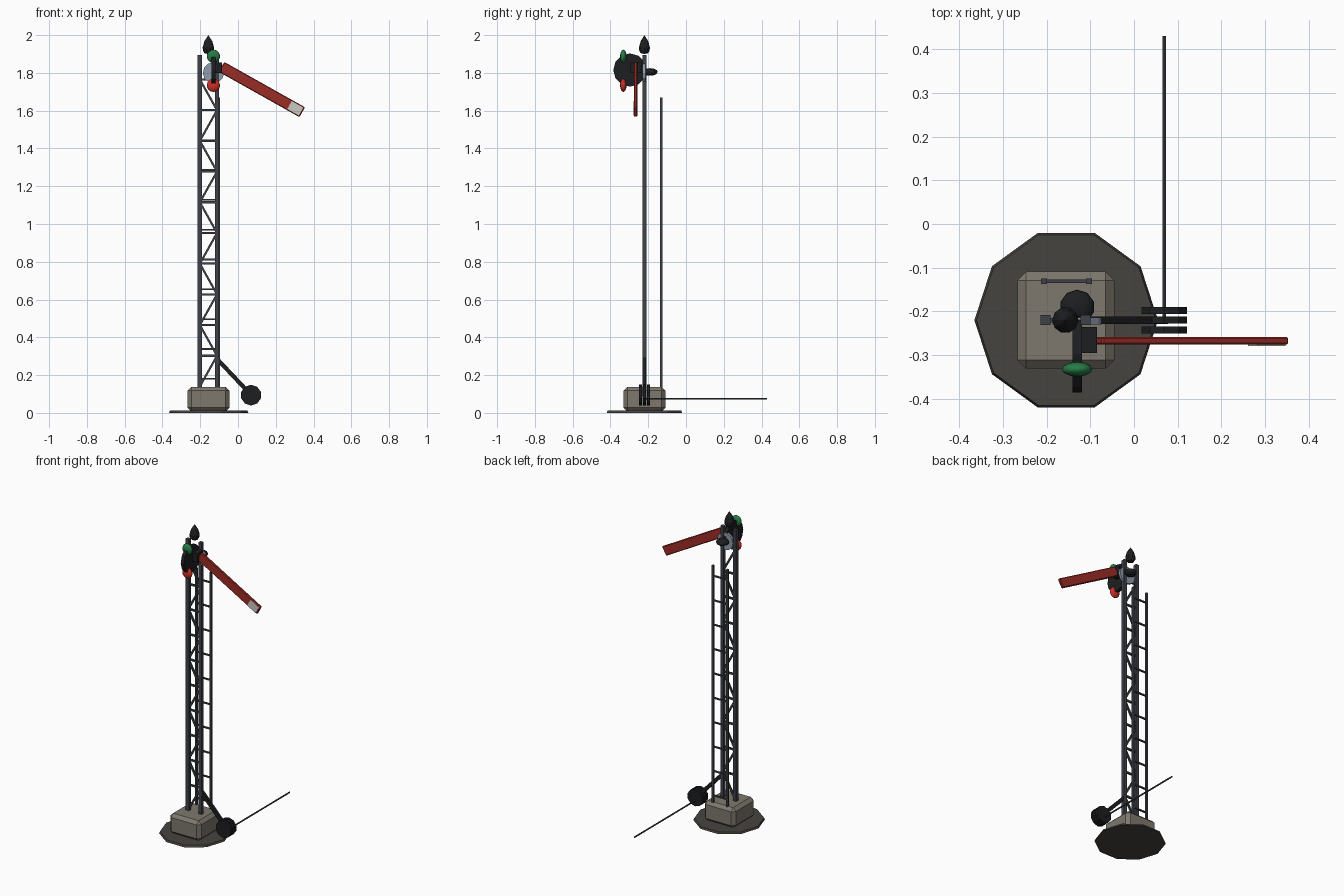
import bpy, bmesh, math
from mathutils import Vector, Matrix

if "Cube" in bpy.data.objects:
    bpy.data.objects.remove(bpy.data.objects["Cube"])


def material(name, r, g, b):
    m = bpy.data.materials.new(name)
    m.diffuse_color = (r, g, b, 1)
    m.use_nodes = True
    m.node_tree.nodes["Principled BSDF"].inputs["Base Color"].default_value = m.diffuse_color
    return m


IRON = material("iron", 0.05, 0.053, 0.065)
BLACK = material("black", 0.012, 0.013, 0.015)
STONE = material("stone", 0.21, 0.19, 0.155)
GRAVEL = material("gravel", 0.06, 0.057, 0.05)
RED = material("red", 0.33, 0.025, 0.018)
WHITE = material("white", 0.6, 0.58, 0.54)
GREEN = material("green", 0.02, 0.2, 0.06)
LENS_RED = material("lens_red", 0.6, 0.03, 0.02)
GLASS = material("glass", 0.28, 0.33, 0.42)


def finish(name, bm, mat, smooth=False):
    bmesh.ops.recalc_face_normals(bm, faces=bm.faces)
    me = bpy.data.meshes.new(name)
    bm.to_mesh(me)
    bm.free()
    me.materials.append(mat)
    ob = bpy.data.objects.new(name, me)
    bpy.context.collection.objects.link(ob)
    if smooth:
        for p in me.polygons:
            p.use_smooth = True
    return ob


def add_box(bm, centre, size, rot=Matrix()):
    m = Matrix.Translation(centre) @ rot @ Matrix.Diagonal((*size, 1))
    bmesh.ops.create_cube(bm, size=1, matrix=m)


def add_bar(bm, a, b, w, d):
    # rectangular bar from a to b
    a, b = Vector(a), Vector(b)
    rot = (b - a).to_track_quat('Z', 'Y').to_matrix().to_4x4()
    add_box(bm, (a + b) / 2, (w, d, (b - a).length), rot)


def box(name, centre, size, mat, bevel=0, angle=0):
    bm = bmesh.new()
    add_box(bm, centre, size, Matrix.Rotation(angle, 4, 'Y'))
    if bevel:
        bmesh.ops.bevel(bm, geom=bm.edges[:], offset=bevel, segments=1, affect='EDGES')
    return finish(name, bm, mat)


def disc(name, centre, r, depth, axis, sides, mat, r2=None, spin=0):
    bm = bmesh.new()
    rot = Vector(axis).to_track_quat('Z', 'Y').to_matrix().to_4x4()
    bmesh.ops.create_cone(bm, cap_ends=True, segments=sides, radius1=r,
                          radius2=r if r2 is None else r2, depth=depth,
                          matrix=Matrix.Translation(centre) @ rot @ Matrix.Rotation(spin, 4, 'Z'))
    return finish(name, bm, mat)


def ellipsoid(name, centre, radii, mat, u=12, v=8):
    bm = bmesh.new()
    bmesh.ops.create_uvsphere(bm, u_segments=u, v_segments=v, radius=1,
                              matrix=Matrix.Translation(centre) @ Matrix.Diagonal((*radii, 1)))
    return finish(name, bm, mat, True)


CX, CY = -0.156, -0.22

# Ground pad and foundation block
disc("ground_pad", (CX + 0.001, CY, 0.006), 0.21, 0.012, (0, 0, 1), 10, GRAVEL, 0.205, math.pi / 2)
box("foundation", (CX, CY, 0.073), (0.222, 0.222, 0.13), STONE, 0.02)

# Mast: two posts with horizontal and zigzag bracing
XL, XR = -0.202, -0.111
bm = bmesh.new()
for x in (XL, XR):
    add_box(bm, (x, CY, 1.013), (0.023, 0.023, 1.765))
finish("mast_posts", bm, IRON)

bm = bmesh.new()
step = 0.1625
for i in range(10):
    z0, z1 = 0.14 + i * step, 0.14 + (i + 1) * step
    add_bar(bm, (XL, CY, z1), (XR, CY, z1), 0.011, 0.011)
    a, b = (XL, XR) if i % 2 == 0 else (XR, XL)
    add_bar(bm, (a, CY, z0), (b, CY, z1), 0.011, 0.011) if i % 2 == 0 else \
        add_bar(bm, (XR, CY, z0), (XL, CY, z1), 0.011, 0.011)
finish("mast_bracing", bm, IRON)

# Ladder behind the mast
LY = -0.131
bm = bmesh.new()
for x in (-0.206, -0.103):
    add_box(bm, (x, LY, 0.9), (0.013, 0.013, 1.54))
for i in range(10):
    z = 0.18 + i * 0.158
    add_bar(bm, (-0.206, LY, z), (-0.103, LY, z), 0.009, 0.009)
finish("ladder", bm, IRON)

# Pointed finial, turned from a profile
profile = [(0, 1.9), (0.02, 1.904), (0.029, 1.918), (0.03, 1.935), (0.021, 1.968), (0, 2.0)]
bm = bmesh.new()
vs = [bm.verts.new((r, 0, z)) for r, z in profile]
es = [bm.edges.new(p) for p in zip(vs, vs[1:])]
bmesh.ops.spin(bm, geom=vs + es, cent=(0, 0, 0), axis=(0, 0, 1), angle=math.tau, steps=10)
bmesh.ops.remove_doubles(bm, verts=bm.verts, dist=0.0005)
bmesh.ops.translate(bm, verts=bm.verts, vec=(CX - 0.001, CY, 0))
finish("finial", bm, BLACK)

# Lamp behind the mast with its front glass
ellipsoid("lamp_body", (-0.13, -0.19, 1.805), (0.04, 0.04, 0.02), BLACK, 10, 6)
disc("lamp_glass", (-0.13, -0.222, 1.8), 0.056, 0.016, (0, 1, 0), 12, GLASS)

# Spectacle plate and coloured lenses
disc("spectacle_plate", (-0.13, -0.297, 1.815), 0.088, 0.022, (1, 0, 0), 12, BLACK)
ellipsoid("green_lens", (-0.13, -0.332, 1.888), (0.035, 0.017, 0.035), GREEN)
ellipsoid("red_lens", (-0.13, -0.332, 1.734), (0.035, 0.017, 0.035), LENS_RED)

# Signal arm, lowered, with pale end patch and pivot block
box("arm_pivot", (-0.103, -0.265, 1.828), (0.036, 0.06, 0.055), BLACK)
ang = math.radians(29.3)
along = Vector((math.cos(ang), 0, -math.sin(ang)))
tip = Vector((0.34, -0.267, 1.592))
box("signal_arm", tip - along * 0.245, (0.49, 0.018, 0.06), RED, 0.004, ang)
box("arm_patch", tip - along * 0.042 + Vector((0, -0.008, 0)), (0.07, 0.008, 0.05), WHITE, 0, ang)

# Counterweight lever, stacked weights and pull wire
bm = bmesh.new()
add_bar(bm, (-0.11, CY, 0.285), (0.07, CY, 0.094), 0.018, 0.022)
finish("weight_lever", bm, BLACK)
for i in range(3):
    disc(f"counterweight_{i + 1}", (0.069, CY + (i - 1) * 0.022, 0.094), 0.055, 0.016,
         (0, 1, 0), 10, BLACK)
disc("pull_wire", (0.069, 0.105, 0.075), 0.005, 0.65, (0, 1, 0), 6, IRON)
